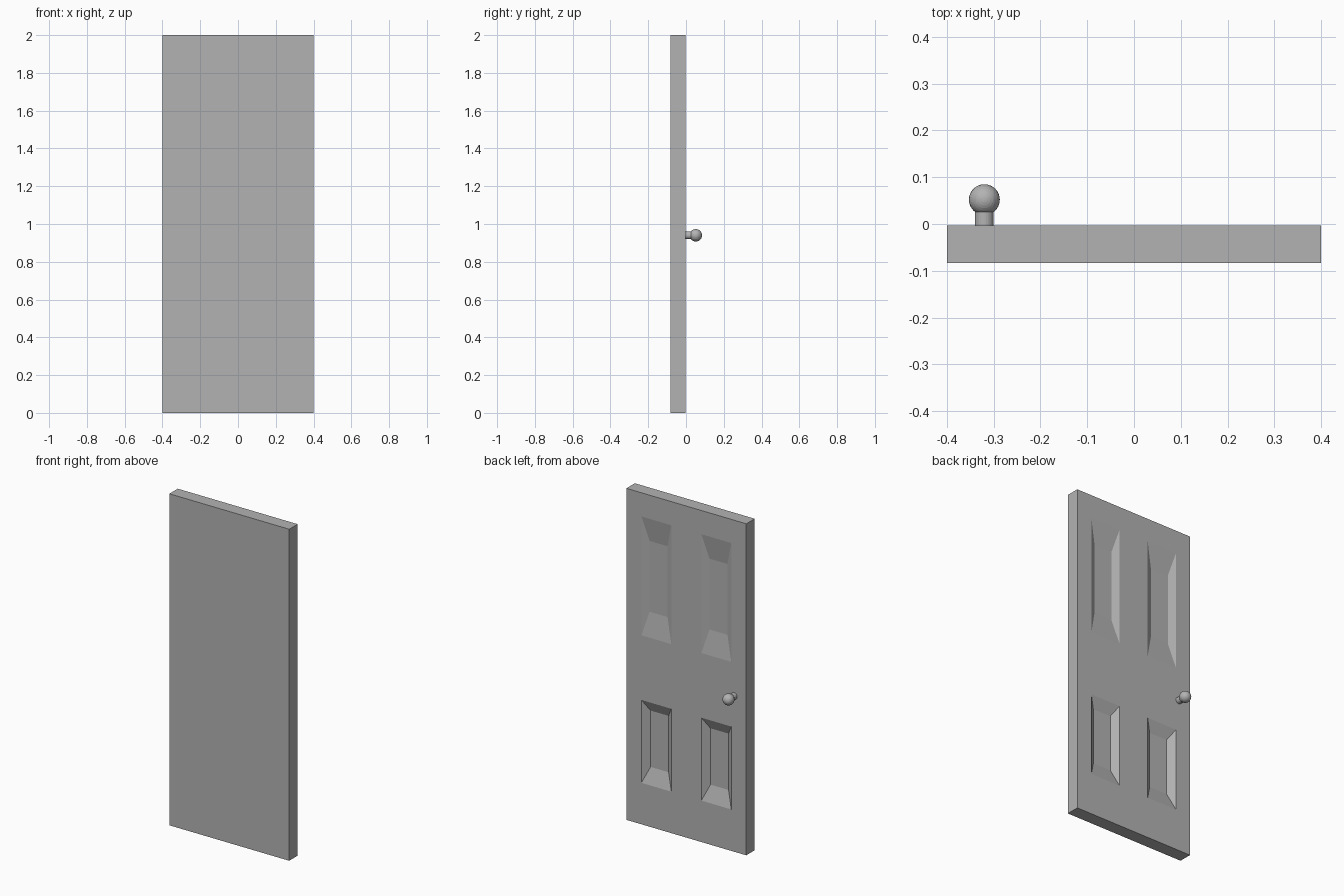
import bpy
import bmesh
import math
from mathutils import Vector

cube = bpy.data.objects.get("Cube")
if cube:
    bpy.data.objects.remove(cube, do_unlink=True)

# One plain grey for the whole door
grey = bpy.data.materials.new("plain_grey")
grey.use_nodes = True
COLOUR = (0.45, 0.45, 0.45, 1)
grey.diffuse_color = COLOUR
grey.node_tree.nodes["Principled BSDF"].inputs["Base Color"].default_value = COLOUR

WIDTH, HEIGHT = 0.8, 2.0
FRONT, BACK = -0.083, -0.003
KNOB_X, KNOB_Z = -0.32, 0.94

# Recessed panels: outer z range, floor z range, depth
PANELS = [
    ((0.25, 0.75), (0.345, 0.685), 0.031),
    ((1.14, 1.857), (1.285, 1.712), 0.021),
]
PANEL_SIDES = (0.1, 0.3)
FLOOR_SIDES = (0.14, 0.26)


def add_object(name, bm):
    mesh = bpy.data.meshes.new(name)
    bm.to_mesh(mesh)
    bm.free()
    mesh.materials.append(grey)
    obj = bpy.data.objects.new(name, mesh)
    bpy.context.collection.objects.link(obj)
    return obj


def cut(bm, point, normal):
    bmesh.ops.bisect_plane(bm, geom=bm.verts[:] + bm.edges[:] + bm.faces[:],
                           plane_co=point, plane_no=normal)


# Door slab, cut along the panel outlines
bm = bmesh.new()
bmesh.ops.create_cube(bm, size=1)
bmesh.ops.scale(bm, vec=(WIDTH, BACK - FRONT, HEIGHT), verts=bm.verts)
bmesh.ops.translate(bm, vec=(0, (BACK + FRONT) / 2, HEIGHT / 2), verts=bm.verts)
for x in PANEL_SIDES:
    for side in (-1, 1):
        cut(bm, (side * x, 0, 0), (1, 0, 0))
for outer, floor, depth in PANELS:
    for z in outer:
        cut(bm, (0, 0, z), (0, 0, 1))

# Sink each panel with sloping sides
for outer, floor, depth in PANELS:
    for side in (-1, 1):
        middle = Vector((side * sum(PANEL_SIDES) / 2, BACK, sum(outer) / 2))
        face = min(bm.faces, key=lambda f: (f.calc_center_median() - middle).length)
        bmesh.ops.inset_individual(bm, faces=[face], thickness=0.03)
        for v in face.verts:
            v.co.x = side * FLOOR_SIDES[abs(v.co.x) > abs(middle.x)]
            v.co.y = BACK - depth
            v.co.z = floor[v.co.z > middle.z]
add_object("door_slab", bm)

# Knob stem
bm = bmesh.new()
bmesh.ops.create_cone(bm, cap_ends=True, segments=32, radius1=0.02,
                      radius2=0.02, depth=0.04)
stem = add_object("knob_stem", bm)
stem.rotation_euler.x = math.pi / 2
stem.location = (KNOB_X, BACK + 0.018, KNOB_Z)

# Round knob
bm = bmesh.new()
bmesh.ops.create_uvsphere(bm, u_segments=32, v_segments=16, radius=0.033)
knob = add_object("knob", bm)
knob.location = (KNOB_X, 0.052, KNOB_Z)
